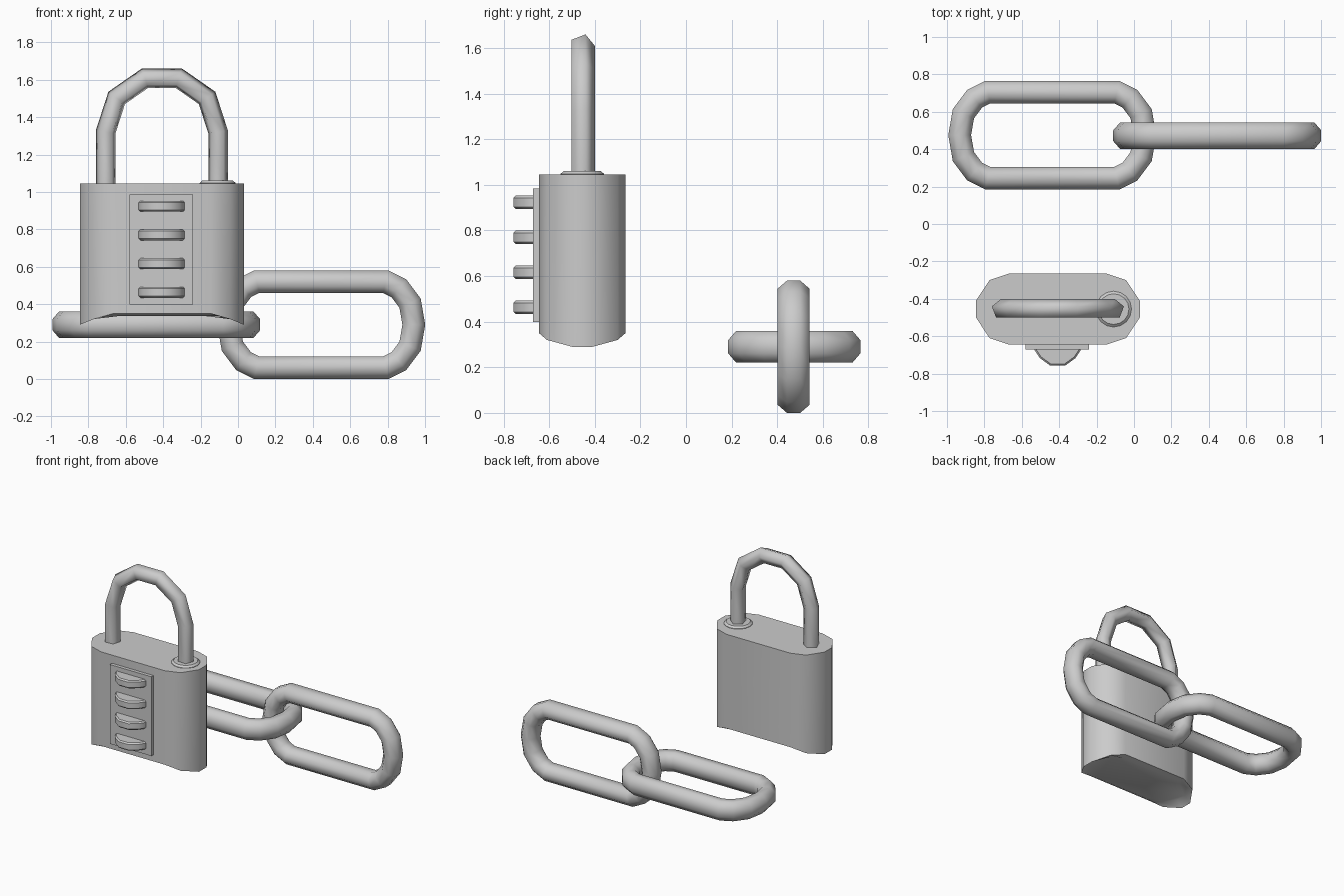
import bpy, bmesh
from math import sin, cos, radians, pi
from mathutils import Vector as V

if "Cube" in bpy.data.objects:
    bpy.data.objects.remove(bpy.data.objects["Cube"])


def finish(bm, name, angle=40, bevel=0):
    bmesh.ops.recalc_face_normals(bm, faces=bm.faces)
    me = bpy.data.meshes.new(name)
    bm.to_mesh(me)
    bm.free()
    ob = bpy.data.objects.new(name, me)
    bpy.context.collection.objects.link(ob)
    bpy.ops.object.select_all(action='DESELECT')
    bpy.context.view_layer.objects.active = ob
    ob.select_set(True)
    bpy.ops.object.shade_smooth_by_angle(angle=radians(angle))
    if bevel:
        m = ob.modifiers.new("bevel", 'BEVEL')
        m.width, m.segments = bevel, 1
        m.limit_method, m.angle_limit = 'ANGLE', radians(60)
    return ob


def loft(bm, rings, closed=False, caps=True):
    """Skin a list of equal-length point rings."""
    loops = [[bm.verts.new(p) for p in r] for r in rings]
    pairs = list(zip(loops, loops[1:]))
    if closed:
        pairs.append((loops[-1], loops[0]))
    for a, b in pairs:
        for i in range(len(a)):
            j = (i + 1) % len(a)
            bm.faces.new((a[i], a[j], b[j], b[i]))
    if caps and not closed:
        bm.faces.new(loops[0])
        bm.faces.new(loops[-1])


def tube(name, path, origin, up, section, closed, angle):
    """Sweep section (outward, normal) along a path in the x/up plane, with mitred corners."""
    bm = bmesh.new()
    side = V((1, 0, 0))
    normal = V((0, 1, 0)) if abs(up.z) > 0.5 else V((0, 0, 1))
    pts = [V(p) for p in path]
    n = len(pts)
    rings = []
    for i, p in enumerate(pts):
        prev = pts[i - 1] if closed or i > 0 else None
        nxt = pts[(i + 1) % n] if closed or i < n - 1 else None
        d1 = (p - prev).normalized() if prev is not None else (nxt - p).normalized()
        d2 = (nxt - p).normalized() if nxt is not None else d1
        t = (d1 + d2).normalized()
        out = V((-t.y, t.x)) / max(t.dot(d1), 0.5)   # paths run clockwise
        rings.append([origin + side * (p.x + out.x * u) + up * (p.y + out.y * u) + normal * w
                      for u, w in section])
    loft(bm, rings, closed)
    return finish(bm, name, angle)


# Chain links: octagonal bar bent round an oblong
quarter = [(0.345, 0.23), (0.415, 0.195), (0.475, 0.115), (0.495, 0)]
right = quarter + [(x, -y) for x, y in quarter[-2::-1]]
oval = right + [(-x, -y) for x, y in right]
octagon = [(0.065 * cos(radians(22.5 + 45 * k)), 0.0757 * sin(radians(22.5 + 45 * k))) for k in range(8)]
tube("upright_link", oval, V((0.445, 0.472, 0.29)), V((0, 0, 1)), octagon, True, 50)
tube("flat_link", oval, V((-0.437, 0.475, 0.29)), V((0, 1, 0)), octagon, True, 50)

# Lock body: rounded footprint, underside edge dips at both ends around a flat plate
CX, CY = -0.407, -0.455
corner = [(0.438, 0.045, 0.29), (0.365, 0.155, 0.32), (0.26, 0.19, 0.35)]
half = corner + [(-x, y, z) for x, y, z in corner[::-1]]
foot = half + [(-x, -y, z) for x, y, z in half]
bm = bmesh.new()
loft(bm, [[(CX + x, CY + y, 1.045) for x, y, z in foot],
          [(CX + x, CY + y, z) for x, y, z in foot],
          [(CX + x * 0.9, CY + y * 0.85, 0.336) for x, y, z in foot]])
finish(bm, "lock_body", 50)

# Shackle: five-sided bar
arch = [(0.3, 1.02), (0.3, 1.32), (0.241, 1.502), (0.09, 1.607)]
arch = [(-x, z) for x, z in arch] + arch[::-1]
pentagon = [(0.055 * cos(radians(15 + 72 * k)), 0.055 * sin(radians(15 + 72 * k))) for k in range(5)]
tube("shackle", arch, V((CX, CY, 0)), V((0, 0, 1)), pentagon, False, 80)

# Collar round the shackle's free leg
bm = bmesh.new()
loft(bm, [[(CX + 0.298 + r * cos(k * pi / 8), CY + r * sin(k * pi / 8), z) for k in range(16)]
          for r, z in ((0.096, 1.035), (0.096, 1.048), (0.082, 1.06))])
finish(bm, "shackle_collar", 35)

# Dial plate
bm = bmesh.new()
loft(bm, [[(-0.41 + sx * 0.17, y, 0.692 + sz * 0.293) for sx, sz in ((-1, -1), (1, -1), (1, 1), (-1, 1))]
          for y in (-0.63, -0.67)])
finish(bm, "dial_plate", 30)

# Four number dials poking out of the plate
rim = [(0.123, -0.65), (0.123, -0.675), (0.095, -0.717), (0.04, -0.757)]
rim = rim + [(-x, y) for x, y in rim[::-1]]
for i in range(4):
    z = 0.463 + i * 0.1535
    bm = bmesh.new()
    loft(bm, [[(-0.408 + x, y, z + h) for x, y in rim] for h in (-0.029, 0.029)])
    finish(bm, "dial_%d" % (i + 1), 45, bevel=0.009)
